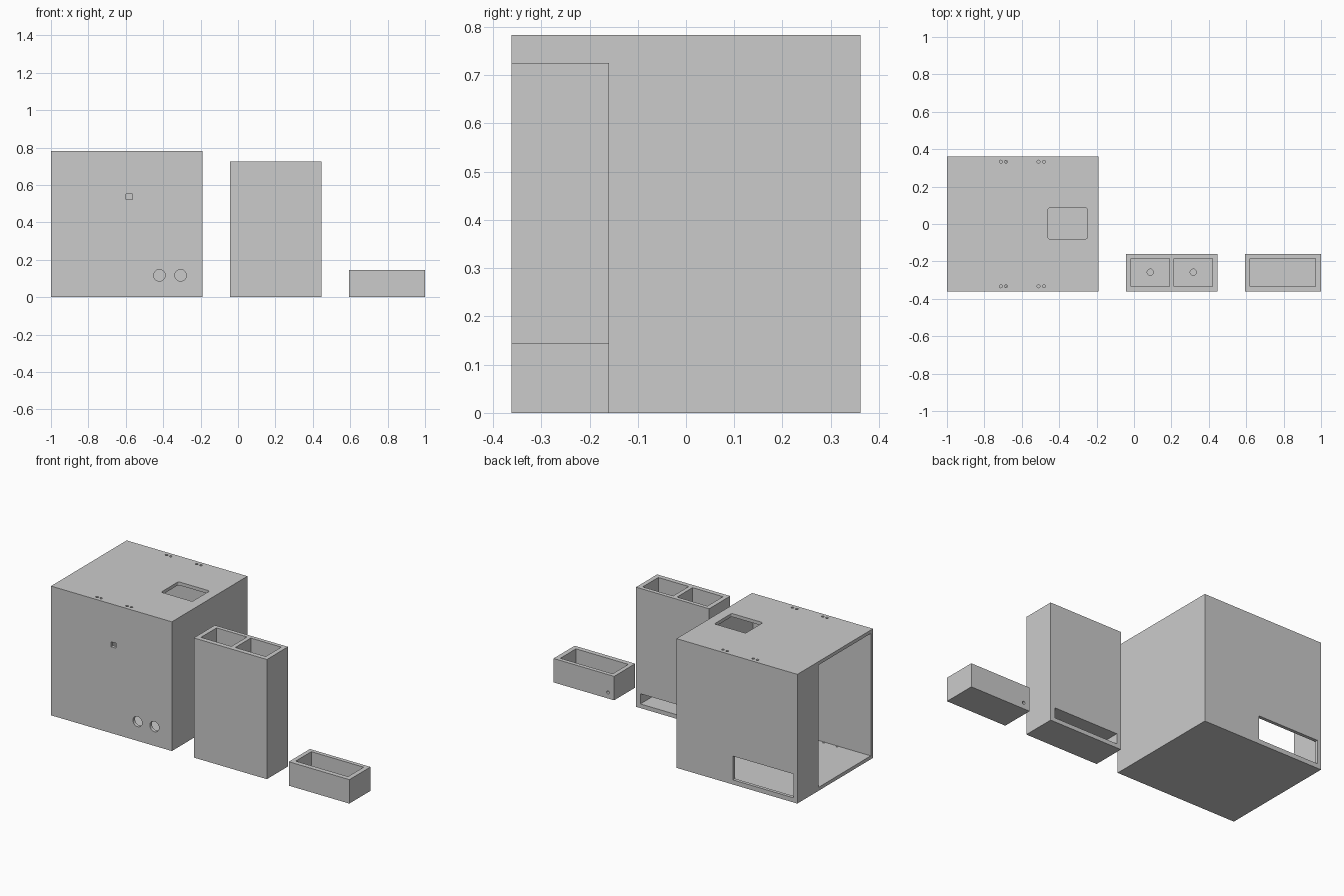
import bpy, bmesh
from math import pi
from mathutils import Matrix, Vector

if "Cube" in bpy.data.objects:
    bpy.data.objects.remove(bpy.data.objects["Cube"])


def solid(name, bm):
    mesh = bpy.data.meshes.new(name)
    bm.to_mesh(mesh)
    bm.free()
    ob = bpy.data.objects.new(name, mesh)
    bpy.context.collection.objects.link(ob)
    return ob


def box(name, x, y, z, corner=0):
    bm = bmesh.new()
    lo, hi = Vector((x[0], y[0], z[0])), Vector((x[1], y[1], z[1]))
    bmesh.ops.create_cube(bm, size=1, matrix=Matrix.Translation((lo + hi) / 2)
                          @ Matrix.Diagonal((*(hi - lo), 1)))
    if corner:
        upright = [e for e in bm.edges
                   if abs(e.verts[0].co.z - e.verts[1].co.z) > 1e-4]
        bmesh.ops.bevel(bm, geom=upright, offset=corner, segments=4,
                        profile=0.5, affect='EDGES')
    return solid(name, bm)


def rod(centre, r, length, along_y=False, sides=32):
    bm = bmesh.new()
    m = Matrix.Translation(centre)
    if along_y:
        m = m @ Matrix.Rotation(pi / 2, 4, 'X')
    bmesh.ops.create_cone(bm, cap_ends=True, segments=sides, radius1=r,
                          radius2=r, depth=length, matrix=m)
    return solid("cutter", bm)


def cut(ob, cutters):
    for c in cutters:
        c.hide_render = True
        mod = ob.modifiers.new("cut", 'BOOLEAN')
        mod.operation, mod.solver, mod.object = 'DIFFERENCE', 'EXACT', c
    dg = bpy.context.evaluated_depsgraph_get()
    mesh = bpy.data.meshes.new_from_object(ob.evaluated_get(dg))
    ob.modifiers.clear()
    ob.data = mesh
    for c in cutters:
        bpy.data.objects.remove(c)


# Hollow cabinet: side opening, rear slot, top window and front holes
T = 0.02
cabinet = box("cabinet", (-1, -0.19), (-0.362, 0.362), (0, 0.783))
cuts = [
    box("cutter", (-1 + T, -0.19 - T), (-0.342, 0.342), (T, 0.783 - T)),
    box("cutter", (-1.1, -0.95), (-0.341, 0.16), (T + 0.001, 0.762)),
    box("cutter", (-0.975, -0.567), (0.3, 0.45), (0.028, 0.172)),
    box("cutter", (-0.46, -0.25), (-0.08, 0.086), (0.7, 0.85), 0.01),
    box("cutter", (-0.598, -0.565), (-0.45, -0.3), (0.523, 0.553)),
]
cuts += [rod((x, -0.36, 0.117), 0.031, 0.1, True) for x in (-0.42, -0.307)]
# Small screw holes through the top and blind ones in the floor
for y in (-0.333, 0.333):
    cuts += [rod((x, y, 0.78), 0.008, 0.08, sides=16)
             for x in (-0.712, -0.684, -0.51, -0.481)]
    cuts += [rod((x, y, T), 0.006, 0.02, sides=16) for x in (-0.69, -0.78)]
cut(cabinet, cuts)

# Twin-well tower with drain holes into a low rear chamber
tower = box("twin_hopper", (-0.043, 0.447), (-0.362, -0.16), (0, 0.725))
cuts = [box("cutter", (-0.015, 0.418), (-0.333, -0.1), (0.025, 0.087))]
for x in (0.087, 0.317):
    cuts += [box("cutter", (x - 0.102, x + 0.102), (-0.333, -0.184), (0.112, 0.8)),
             rod((x, -0.258, 0.1), 0.017, 0.06)]
cut(tower, cuts)

# Open tray with a small hole low in its back wall
tray = box("tray", (0.594, 1), (-0.362, -0.16), (0, 0.145))
cut(tray, [box("cutter", (0.62, 0.971), (-0.333, -0.184), (0.025, 0.2)),
           rod((0.635, -0.16, 0.037), 0.009, 0.08, True, 16)])
